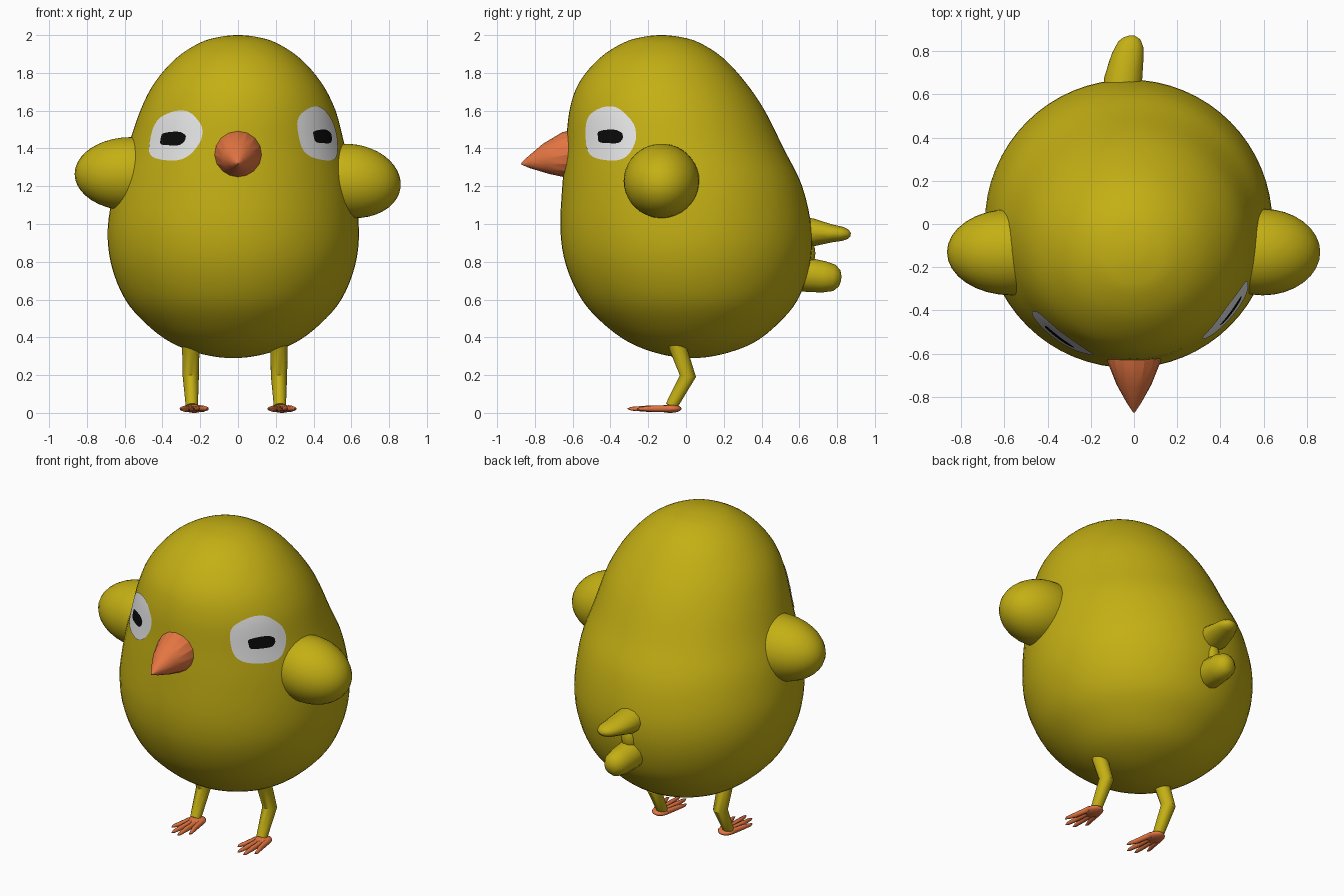
import bpy, bmesh, math
from mathutils import Vector, Matrix

if "Cube" in bpy.data.objects:
    bpy.data.objects.remove(bpy.data.objects["Cube"])


def material(name, rgb):
    m = bpy.data.materials.new(name)
    m.diffuse_color = (*rgb, 1)
    m.use_nodes = True
    m.node_tree.nodes["Principled BSDF"].inputs["Base Color"].default_value = m.diffuse_color
    return m


YELLOW = material("olive yellow", (0.55, 0.43, 0.007))
ORANGE = material("orange", (0.78, 0.18, 0.055))
WHITE = material("white", (0.95, 0.95, 0.95))
BLACK = material("black", (0.003, 0.003, 0.003))


def finish(name, bm, mat, angle=50, recalc=True):
    if recalc:
        bmesh.ops.recalc_face_normals(bm, faces=bm.faces)
    me = bpy.data.meshes.new(name)
    bm.to_mesh(me)
    bm.free()
    me.materials.append(mat)
    if angle:
        me.polygons.foreach_set("use_smooth", [True] * len(me.polygons))
        me.set_sharp_from_angle(angle=math.radians(angle))
    ob = bpy.data.objects.new(name, me)
    bpy.context.collection.objects.link(ob)
    return ob


def skin(bm, rings):
    """Bridge successive vertex rings and cap both ends."""
    n = len(rings[0])
    for a, b in zip(rings, rings[1:]):
        for i in range(n):
            j = (i + 1) % n
            bm.faces.new((a[i], a[j], b[j], b[i]))
    bm.faces.new(rings[0][::-1])
    bm.faces.new(rings[-1])


def tube(bm, path, n=12):
    """Elliptical tube; path entries are (x, y, z, half width, half height)."""
    pts = [Vector(p[:3]) for p in path]
    rings = []
    for k, p in enumerate(path):
        t = (pts[min(k + 1, len(pts) - 1)] - pts[max(k - 1, 0)]).normalized()
        u = (Vector((1, 0, 0)) - t * t.x).normalized()
        v = t.cross(u)
        rings.append([bm.verts.new(pts[k] + u * p[3] * math.cos(2 * math.pi * i / n)
                                   + v * p[4] * math.sin(2 * math.pi * i / n))
                      for i in range(n)])
    skin(bm, rings)


def ellipsoid(bm, loc, size, tilt=0, u=32, v=20):
    mat = (Matrix.Translation(loc) @ Matrix.Rotation(tilt, 4, 'Y')
           @ Matrix.Diagonal((*size, 1)))
    bmesh.ops.create_uvsphere(bm, u_segments=u, v_segments=v, radius=1, matrix=mat)


# Body profile: height, y centre, radius
PROFILE = [(.31, .03, -.16), (.29, .03, 0), (.31, .03, .16), (.37, .03, .325),
           (.47, .025, .46), (.60, .02, .572), (.78, .01, .645), (.97, 0, .665),
           (1.2, -.02, .635), (1.4, -.06, .577), (1.6, -.1, .517), (1.75, -.125, .44),
           (1.88, -.13, .325), (1.96, -.13, .2), (1.99, -.13, .1), (2.0, -.13, 0),
           (1.99, -.13, -.1)]


def spline(p0, p1, p2, p3, t):
    return tuple(.5 * (2 * b + (c - a) * t + (2 * a - 5 * b + 4 * c - d) * t * t
                       + (3 * b - a - 3 * c + d) * t ** 3)
                 for a, b, c, d in zip(p0, p1, p2, p3))


SAMPLES = [spline(*PROFILE[k:k + 4], s / 4) for k in range(len(PROFILE) - 3) for s in range(4)]
SAMPLES = SAMPLES[1:]


def on_body(z, cy, r, a):
    """Point at angle a, measured from the front towards +x."""
    cx = -.025 + .025 * min(max((z - 1) / .6, 0), 1)
    return Vector((cx + r * math.sin(a), cy - r * math.cos(a), z))


def surface(z, a, lift):
    for p, q in zip(SAMPLES, SAMPLES[1:]):
        if p[0] <= z <= q[0]:
            f = (z - p[0]) / (q[0] - p[0])
            return on_body(z, p[1] + f * (q[1] - p[1]), p[2] + f * (q[2] - p[2]) + lift, a)


bm = bmesh.new()
SEG = 64
skin(bm, [[bm.verts.new(on_body(*s, 2 * math.pi * i / SEG)) for i in range(SEG)]
          for s in SAMPLES])
finish("body", bm, YELLOW, 80)


# Painted eyes: thin patches that follow the body surface
def patch(name, ang, z, half_ang, half_z, power, wobble, lift, mat):
    bm = bmesh.new()
    n, m = 40, 6
    centre = bm.verts.new(surface(z, math.radians(ang), lift))
    rings = []
    for k in range(1, m + 1):
        ring = []
        for i in range(n):
            t = 2 * math.pi * i / n
            c, s = math.cos(t), math.sin(t)
            f = k / m * (1 + wobble * math.sin(5 * t + 1))
            da = half_ang * f * math.copysign(abs(c) ** power, c)
            dz = half_z * f * math.copysign(abs(s) ** power, s)
            ring.append(bm.verts.new(surface(z + dz, math.radians(ang + da), lift)))
        rings.append(ring)
    for i in range(n):
        j = (i + 1) % n
        bm.faces.new((centre, rings[0][i], rings[0][j]))
        for a, b in zip(rings, rings[1:]):
            bm.faces.new((a[i], b[i], b[j], a[j]))
    finish(name, bm, mat, 80, recalc=False)


for side, ang, pupil, z, hz in (("left", -37, -37, 1.467, .132),
                                ("right", 52.5, 54, 1.478, .143)):
    patch(side + "_eye_white", ang, z, 17.5, hz, .88, .025, .004, WHITE)
    patch(side + "_pupil", pupil, z - .015, 8.3, .036, .65, .03, .007, BLACK)

# Beak
bm = bmesh.new()
tube(bm, [(0, -.54, 1.37, .14, .14), (0, -.64, 1.365, .122, .122), (0, -.74, 1.345, .082, .082),
          (0, -.83, 1.326, .032, .032), (0, -.872, 1.318, .004, .004)], 16)
finish("beak", bm, ORANGE, 20)

# Wings
for side, loc, length, tilt in (("left", (-.565, -.13, 1.265), .3, 0),
                                ("right", (.595, -.13, 1.228), .268, .14)):
    bm = bmesh.new()
    ellipsoid(bm, loc, (length, .2, .195), tilt)
    finish(side + "_wing", bm, YELLOW)

# Tail: two rounded lobes joined by a small web
bm = bmesh.new()
tube(bm, [(-.06, .52, .96, .09, .08), (-.05, .67, .955, .088, .075), (-.03, .77, .95, .075, .048),
          (-.015, .83, .948, .06, .037), (-.01, .858, .946, .04, .025),
          (-.01, .872, .945, .012, .008)])
finish("upper_tail", bm, YELLOW)
bm = bmesh.new()
tube(bm, [(-.06, .48, .745, .085, .085), (-.05, .65, .73, .085, .09), (-.04, .73, .72, .08, .083),
          (-.035, .785, .715, .066, .07), (-.03, .812, .713, .042, .045),
          (-.03, .822, .712, .012, .012)])
finish("lower_tail", bm, YELLOW)
bm = bmesh.new()
ellipsoid(bm, (-.05, .61, .845), (.06, .075, .1), 0, 16, 10)
finish("tail_web", bm, YELLOW)

# Legs and feet
for side, x, fx in (("left", -.25, -.232), ("right", .217, .233)):
    bm = bmesh.new()
    tube(bm, [(x, -.075, .46, .046, .046), (x, -.045, .35, .046, .046),
              (x, .01, .195, .043, .043), (x + (fx - x) * .3, -.078, .035, .032, .032)])
    finish(side + "_leg", bm, YELLOW, 40)
    bm = bmesh.new()
    ellipsoid(bm, (fx, -.085, .026), (.052, .062, .022), 0, 16, 10)
    for spread, tip in ((-1, -.24), (-.36, -.30), (.33, -.31), (1, -.26)):
        a, b = fx + .034 * spread, fx + .068 * spread
        mid = -.09 + (tip + .09) * .55
        tube(bm, [(a, -.08, .027, .016, .018), ((a + b) / 2, mid, .026, .015, .016),
                  (b, tip + .02, .026, .009, .01), (b, tip, .026, .002, .002)], 8)
    finish(side + "_foot", bm, ORANGE)

# Rest the feet exactly on the ground
for ob in bpy.context.collection.objects:
    if ob.name.endswith("_foot"):
        ob.location.z = -.004
